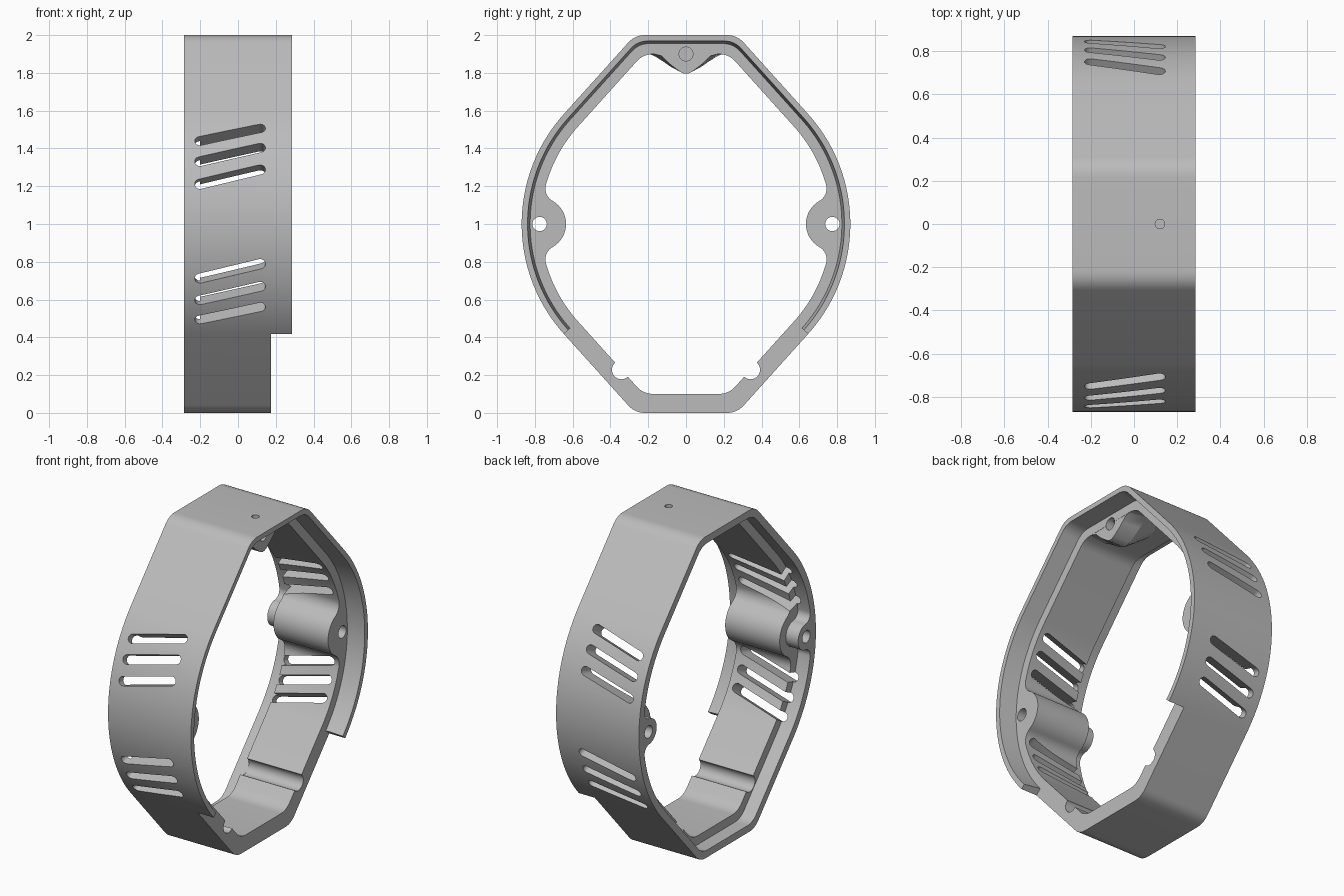
import bpy, bmesh
from math import sin, cos, tan, atan2, sqrt, radians, pi
from mathutils import Vector, Matrix

if "Cube" in bpy.data.objects:
    bpy.data.objects.remove(bpy.data.objects["Cube"])

R = 0.87                 # radius of the curved flanks
T = radians(42)          # where each flank turns into a straight side
HALF = 0.285             # half width of the band
LEDGE = 0.175            # plane of the front ledge
REAR = -0.2              # plane of the rear rebate
PIN = 0.775              # distance of the screw bosses from the centre

grey = bpy.data.materials.new("light_grey")
grey.use_nodes = True
colour = (0.5, 0.5, 0.5, 1)
grey.diffuse_color = colour
grey.node_tree.nodes["Principled BSDF"].inputs["Base Color"].default_value = colour


def arc(cy, cz, r, a0, a1, n):
    return [(cy + r * cos(a0 + (a1 - a0) * i / n), cz + r * sin(a0 + (a1 - a0) * i / n))
            for i in range(n + 1)]


def outline(d, boss=0, fillet=0.075):
    """Closed band contour moved inward by d, with optional side bosses."""
    r, h = R - d, 1 - d
    corner = Vector(((r - sin(T) * h) / cos(T), -h))
    a, b = corner - Vector((0.055, 0)), corner + 0.055 * Vector((sin(T), cos(T)))
    quarter = [tuple(a * (1 - t) ** 2 + corner * 2 * t * (1 - t) + b * t * t)
               for t in (i / 8 for i in range(9))]
    if boss:
        p, q = r - fillet, boss + fillet
        y = (p * p - q * q + PIN * PIN) / (2 * PIN)
        z = sqrt(p * p - y * y)
        start = atan2(-z, y)
        quarter += arc(0, 0, r, -T, start, 16)
        quarter += arc(y, -z, fillet, start, atan2(z, PIN - y), 10)[1:]
        quarter += arc(PIN, 0, boss, atan2(-z, y - PIN), -pi, 12)[1:]
    else:
        quarter += arc(0, 0, r, -T, 0, 24)
    half = quarter + [(y, -z) for y, z in quarter[-2::-1]]
    return [(y, z + 1) for y, z in half + [(-y, z) for y, z in half[::-1]]]


def loft(bm, sections):
    """Solid through (x, contour) sections with equal point counts."""
    rings = [[bm.verts.new((x, y, z)) for y, z in pts] for x, pts in sections]
    n = len(rings[0])
    for lo, hi in zip(rings, rings[1:]):
        for i in range(n):
            j = (i + 1) % n
            bm.faces.new((lo[i], lo[j], hi[j], hi[i]))
    bm.faces.new(rings[0][::-1])
    bm.faces.new(rings[-1])


def finish(name, bm):
    bmesh.ops.recalc_face_normals(bm, faces=bm.faces[:])
    mesh = bpy.data.meshes.new(name)
    bm.to_mesh(mesh)
    bm.free()
    mesh.materials.append(grey)
    obj = bpy.data.objects.new(name, mesh)
    bpy.context.collection.objects.link(obj)
    return obj


def solid(name, *sections):
    bm = bmesh.new()
    loft(bm, sections)
    return finish(name, bm)


def carve(obj, cutters):
    bpy.context.view_layer.objects.active = obj
    for cutter in cutters:
        cutter.hide_render = True
        mod = obj.modifiers.new("cut", 'BOOLEAN')
        mod.operation, mod.solver, mod.object = 'DIFFERENCE', 'EXACT', cutter
        bpy.ops.object.modifier_apply(modifier=mod.name)


# Band blank
band = solid("band", (-HALF, outline(0)), (HALF, outline(0)))

# Opening with bosses, rear rebate with smaller ears, tapered front lip
inner = outline(0.1, 0.14)
opening = solid("opening_cutter", (-0.5, inner), (0.5, inner))
ears = outline(0.045, 0.08, 0.05)
rebate = solid("rebate_cutter", (-0.4, ears), (REAR, ears))
lip = solid("lip_cutter", (LEDGE, outline(0.045)), (HALF + 0.01, outline(0.03)))
wedge = [(0, 1), (1.5, 1 - 1.5 * tan(T)), (-1.5, 1 - 1.5 * tan(T))]
lip_end = solid("lip_end_cutter", (LEDGE, wedge), (0.5, wedge))

# Slanted vent slots, cut radially on both flanks
bm = bmesh.new()
capsule = arc(0.165, 0, 0.027, -pi / 2, pi / 2, 8) + arc(-0.165, 0, 0.027, pi / 2, 3 * pi / 2, 8)
for side in (1, -1):
    for degrees in (-33, -25, -16.7, 16.7, 25, 33):
        a = radians(degrees)
        out = Vector((0, side * cos(a), sin(a)))
        up = Vector((0, -side * sin(a), cos(a)))
        along = Vector((cos(radians(14)), 0, 0)) + up * sin(radians(14))
        across = up * cos(radians(14)) - Vector((sin(radians(14)), 0, 0))
        mid = Vector((-0.042, 0, 1))
        rings = [[bm.verts.new(mid + out * r + along * u + across * v) for u, v in capsule]
                 for r in (0.65, 0.95)]
        n = len(capsule)
        for i in range(n):
            j = (i + 1) % n
            bm.faces.new((rings[0][i], rings[0][j], rings[1][j], rings[1][i]))
        bm.faces.new(rings[0][::-1])
        bm.faces.new(rings[1])
slots = finish("slot_cutter", bm)

# Boss holes, lower clip grooves and the blind hole in the top tab
bm = bmesh.new()
for side in (1, -1):
    for y, z, r in ((PIN, 1, 0.038), (0.342, 0.228, 0.05)):
        hole = arc(side * y, z, r, 0, 2 * pi, 32)[:-1]
        loft(bm, [(-0.5, hole), (0.5, hole)])
blind = arc(0, 1.9, 0.037, 0, 2 * pi, 32)[:-1]
loft(bm, [(0.1, blind), (0.25, blind)])
holes = finish("hole_cutter", bm)

# Small vertical hole through the top
bm = bmesh.new()
bmesh.ops.create_cone(bm, cap_ends=True, segments=24, radius1=0.022, radius2=0.022, depth=0.3,
                      matrix=Matrix.Translation((0.12, 0, 2.01)))
top_hole = finish("top_hole_cutter", bm)


# Top tab, flared behind and fading into the roof
def tab_shape(half):
    side = [(y, 1.93 - z) for y, z in half]
    return side + [(-y, z) for y, z in side[::-1]]


narrow = [(0.2, 0), (0.18, 0.027), (0.13, 0.04), (0.105, 0.065), (0.075, 0.092), (0.03, 0.125), (0.01, 0.134)]
wide = [(0.21, 0), (0.2, 0.027), (0.16, 0.045), (0.12, 0.07), (0.085, 0.095), (0.03, 0.125), (0.01, 0.134)]
flat = [(y, z * 0.15) for y, z in wide]
top_tab = solid("top_tab", (-0.1, tab_shape(flat)), (0.06, tab_shape(wide)),
                (LEDGE - 0.001, tab_shape(narrow)))

carve(band, [opening, rebate, lip, lip_end, slots, holes, top_hole])
carve(top_tab, [holes, top_hole])
for cutter in (opening, rebate, lip, lip_end, slots, holes, top_hole):
    bpy.data.objects.remove(cutter)

for obj in (band, top_tab):
    bpy.ops.object.select_all(action='DESELECT')
    obj.select_set(True)
    bpy.context.view_layer.objects.active = obj
    bpy.ops.object.shade_smooth_by_angle(angle=radians(30))
